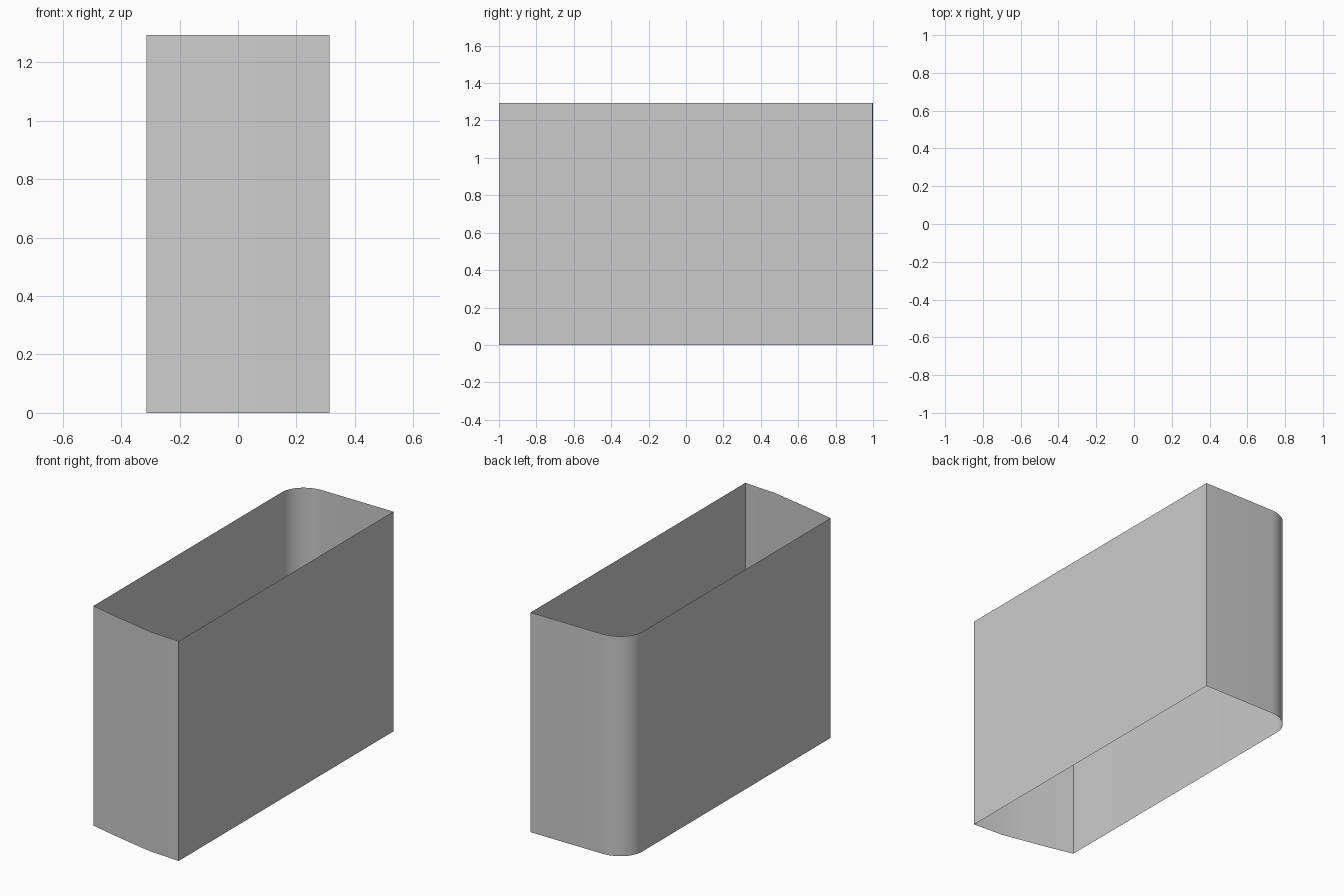
import bpy, math

if "Cube" in bpy.data.objects:
    bpy.data.objects.remove(bpy.data.objects["Cube"])

# Wall outline seen from above: slanted front, straight sides, one rounded back corner
outline = [(0.314, 0.997), (0.314, -1.0), (0.12, -0.988), (-0.02, -0.96),
           (-0.165, -0.93), (-0.314, -0.896)]
cx, cy, rx, ry = -0.154, 0.855, 0.16, 0.145
steps = 12
for i in range(steps + 1):
    a = math.pi - i / steps * math.pi / 2
    outline.append((cx + rx * math.cos(a), cy + ry * math.sin(a)))

# Open thin sleeve: two stacked bands, no top or bottom
levels = [0.0, 0.75, 1.294]
n = len(outline)
verts = [(x, y, z) for z in levels for x, y in outline]
faces = []
for r in range(len(levels) - 1):
    for i in range(n):
        j = (i + 1) % n
        faces.append((r * n + j, r * n + i, (r + 1) * n + i, (r + 1) * n + j))

mesh = bpy.data.meshes.new("open_sleeve")
mesh.from_pydata(verts, [], faces)
mesh.update()
sleeve = bpy.data.objects.new("open_sleeve", mesh)
bpy.context.collection.objects.link(sleeve)

# Outward normals, smooth curve with sharp corners
bpy.context.view_layer.objects.active = sleeve
sleeve.select_set(True)
mesh.flip_normals()
if mesh.polygons[0].normal.x < 0:
    mesh.flip_normals()
bpy.ops.object.shade_smooth_by_angle(angle=math.radians(30))
